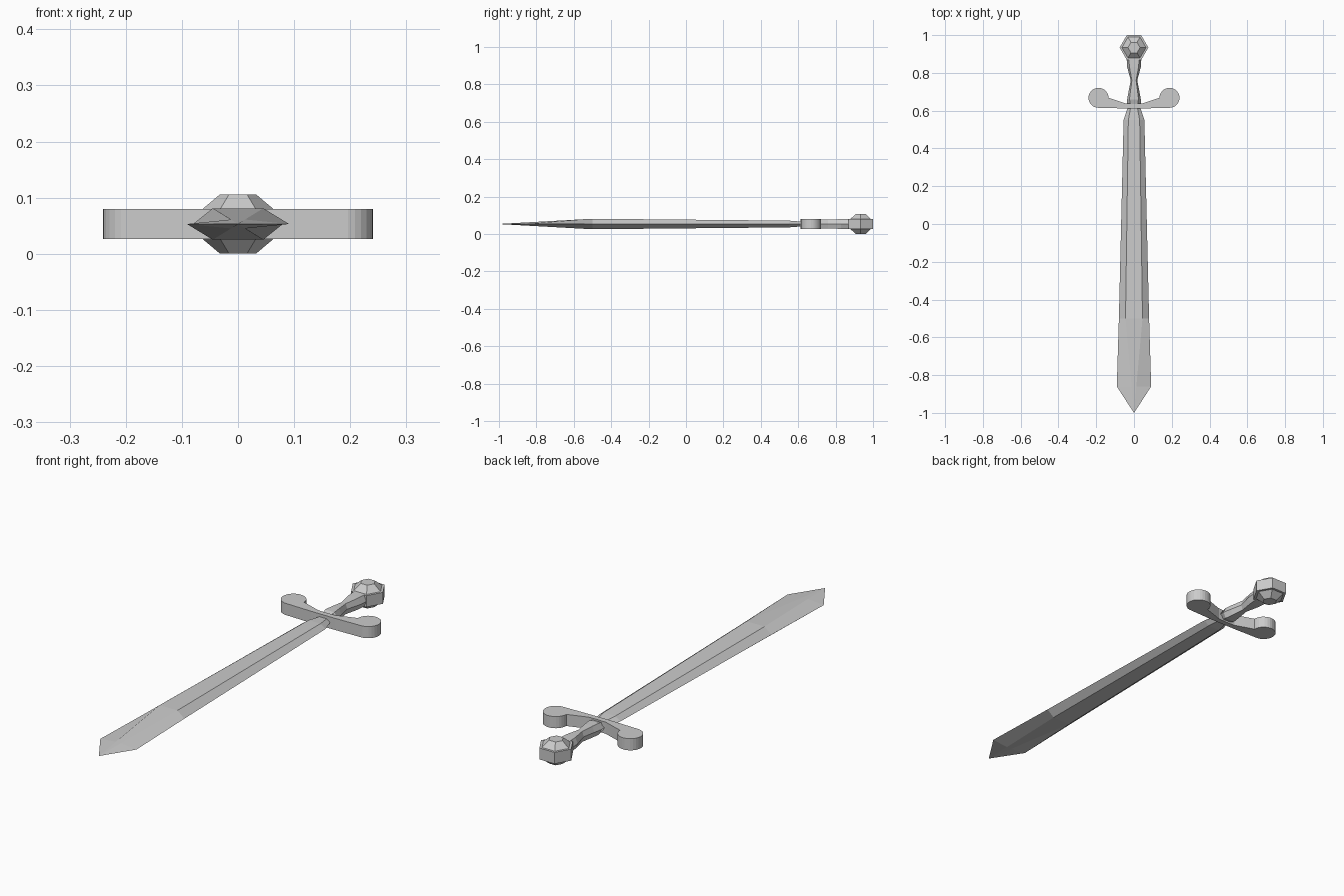
import bpy, bmesh, math

if "Cube" in bpy.data.objects:
    bpy.data.objects.remove(bpy.data.objects["Cube"])

ZC = 0.053  # mid-height of the sword lying flat


def finish(bm, name):
    bmesh.ops.remove_doubles(bm, verts=bm.verts, dist=1e-5)
    bmesh.ops.recalc_face_normals(bm, faces=bm.faces)
    mesh = bpy.data.meshes.new(name)
    bm.to_mesh(mesh)
    bm.free()
    obj = bpy.data.objects.new(name, mesh)
    bpy.context.collection.objects.link(obj)
    return obj


def loft(name, rings):
    """Skin a list of closed rings and cap both ends."""
    bm = bmesh.new()
    loops = [[bm.verts.new(p) for p in ring] for ring in rings]
    for a, b in zip(loops, loops[1:]):
        n = len(a)
        for i in range(n):
            bm.faces.new((a[i], a[(i + 1) % n], b[(i + 1) % n], b[i]))
    bm.faces.new(loops[0])
    bm.faces.new(loops[-1])
    return finish(bm, name)


def hex_section(y, w, f, h):
    """Flattened hexagon: edge half-width w, flat half-width f, half-height h."""
    return [(x, y, ZC + z) for x, z in
            ((w, 0), (f, h), (-f, h), (-w, 0), (-f, -h), (f, -h))]


# Blade: widest near the point, thickest at y = -0.5
loft("blade", [hex_section(*s) for s in (
    (-0.999, 0.0008, 0.0004, 0.0004),
    (-0.86, 0.091, 0.0125, 0.008),
    (-0.50, 0.080, 0.045, 0.028),
    (0.55, 0.055, 0.030, 0.018),
    (0.615, 0.034, 0.018, 0.013))])

# Grip: flared at both ends with a narrow waist
loft("grip", [hex_section(*s) for s in (
    (0.615, 0.036, 0.014, 0.012),
    (0.66, 0.036, 0.024, 0.026),
    (0.70, 0.029, 0.019, 0.026),
    (0.76, 0.017, 0.011, 0.024),
    (0.83, 0.036, 0.024, 0.026),
    (0.89, 0.040, 0.028, 0.026))])

# Crossguard: one outline with round ends, mirrored and given thickness
cx, cy, r = 0.188, 0.668, 0.053
half = [(0.0, 0.612), (0.06, 0.612)]
half += [(cx + r * math.cos(a), cy + r * math.sin(a))
         for a in (math.radians(-95 + 275 * i / 20) for i in range(21))]
half += [(0.095, 0.655), (0.045, 0.638), (0.0, 0.636)]
outline = half + [(-x, y) for x, y in reversed(half) if x > 0]
loft("crossguard", [[(x, y, ZC + s * 0.0265) for x, y in outline] for s in (-1, 1)])

# Pommel: hexagonal drum with a stepped, faceted cap on both sides
profile = [(0.032, -0.053), (0.064, -0.026), (0.076, -0.026),
           (0.076, 0.026), (0.064, 0.026), (0.032, 0.053)]
loft("pommel", [[(rad * math.cos(i * math.pi / 3),
                  0.934 + rad * math.sin(i * math.pi / 3), ZC + z)
                 for i in range(6)] for rad, z in profile])
